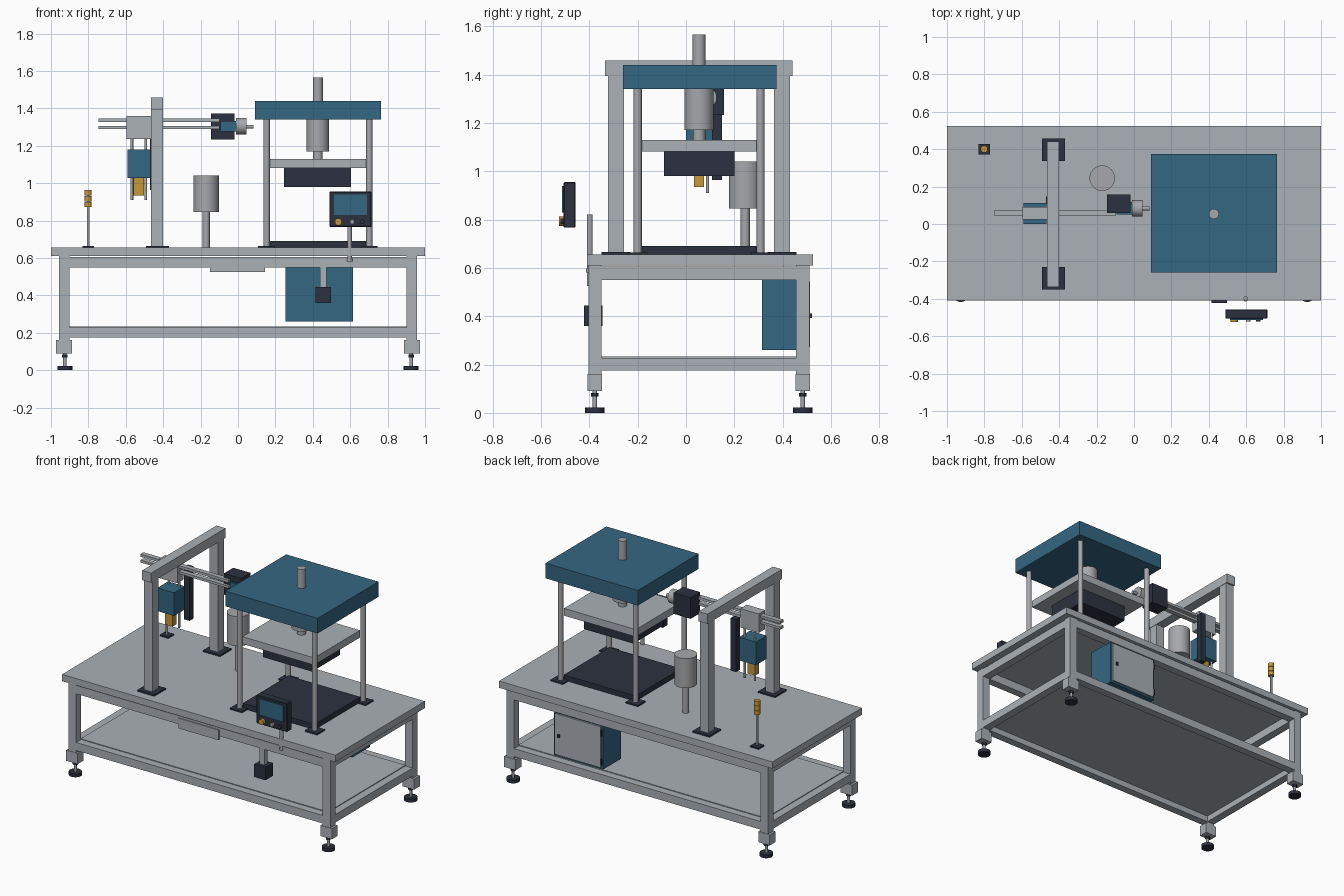
import bpy
import math
from mathutils import Vector


def material(name, rgb):
    m = bpy.data.materials.new(name)
    m.diffuse_color = (*rgb, 1)
    return m


GREY = material("painted grey", (0.40, 0.44, 0.47))
STEEL = material("bare steel", (0.38, 0.39, 0.41))
BLUE = material("deep blue", (0.034, 0.135, 0.225))
DARK = material("charcoal", (0.024, 0.031, 0.050))
AMBER = material("amber", (0.58, 0.31, 0.04))


def finish(ob, name, mat):
    ob.name = name
    ob.data.materials.append(mat)
    return ob


def box(name, x, y, z, mat, bevel=0):
    """Box given by its (min, max) range on each axis."""
    bpy.ops.mesh.primitive_cube_add(size=1)
    ob = bpy.context.object
    for v in ob.data.vertices:
        v.co = Vector([r[0] if c < 0 else r[1] for c, r in zip(v.co, (x, y, z))])
    if bevel:
        mod = ob.modifiers.new("edge", 'BEVEL')
        mod.width, mod.segments = bevel, 1
    return finish(ob, name, mat)


def rod(name, a, b, r, mat, sides=24):
    """Cylinder from point a to point b."""
    a, b = Vector(a), Vector(b)
    d = b - a
    bpy.ops.mesh.primitive_cylinder_add(vertices=sides, radius=r, depth=d.length,
                                        location=(a + b) / 2,
                                        rotation=d.to_track_quat('Z', 'Y').to_euler())
    ob = bpy.context.object
    bpy.ops.object.shade_smooth_by_angle(angle=math.radians(40))
    return finish(ob, name, mat)


def post(name, x, y, z0, z1, r, mat, sides=24):
    return rod(name, (x, y, z0), (x, y, z1), r, mat, sides)


# Work table: top, legs, levelling feet
box("table_top", (-1, 1), (-0.41, 0.525), (0.61, 0.655), GREY)
LEG_Y = ((-0.404, -0.35), (0.456, 0.51))
for s in (-1, 1):
    for y0, y1 in LEG_Y:
        cx, cy = s * 0.93, (y0 + y1) / 2
        box("leg", (cx - 0.028, cx + 0.028), (y0, y1), (0.09, 0.61), GREY)
        box("foot_bracket", (cx - 0.042, cx + 0.042), (y0 - 0.003, y1 + 0.003),
            (0.09, 0.16), GREY)
        post("foot_stem", s * 0.926, cy, 0.015, 0.09, 0.009, STEEL)
        post("foot_nut", s * 0.926, cy, 0.068, 0.083, 0.016, DARK, 6)
        post("foot_pad", s * 0.926, cy, 0, 0.022, 0.04, DARK)

# Table frame rails at two heights, and the lower shelf
for z in ((0.55, 0.605), (0.175, 0.228)):
    for y in LEG_Y:
        box("long_rail", (-0.91, 0.91), (y[0] + 0.001, y[1] - 0.001), z, GREY)
    for s in (-1, 1):
        box("short_rail", (s * 0.93 - 0.027, s * 0.93 + 0.027), (-0.36, 0.47), z, GREY)
box("lower_shelf", (-0.905, 0.905), (-0.352, 0.458), (0.215, 0.233), GREY)

# Front label plate and foot-switch box
box("front_plate", (-0.15, 0.145), (-0.409, -0.395), (0.525, 0.592), GREY)
box("switch_hanger", (0.438, 0.474), (-0.40, -0.37), (0.44, 0.56), GREY)
box("switch_box", (0.415, 0.497), (-0.423, -0.345), (0.36, 0.445), DARK)

# Electrical cabinet under the table
box("cabinet", (0.255, 0.615), (0.315, 0.502), (0.26, 0.555), BLUE)
box("cabinet_door", (0.268, 0.602), (0.50, 0.512), (0.272, 0.543), GREY)
box("cabinet_lock", (0.565, 0.58), (0.512, 0.522), (0.392, 0.412), DARK)
for z in (0.31, 0.50):
    box("cabinet_hinge", (0.258, 0.268), (0.50, 0.514), (z - 0.02, z + 0.02), DARK)

# Press: base, guide columns, crown, moving plate and tool
for x in (0.153, 0.702):
    for y in (-0.2, 0.308):
        box("column_flange", (x - 0.045, x + 0.045), (y - 0.04, y + 0.04),
            (0.655, 0.664), DARK)
        post("guide_column", x, y, 0.66, 1.35, 0.017, STEEL)
box("press_bed", (0.165, 0.69), (-0.185, 0.292), (0.655, 0.69), DARK)
box("press_crown", (0.09, 0.765), (-0.26, 0.375), (1.34, 1.44), BLUE)
box("moving_plate", (0.163, 0.688), (-0.186, 0.292), (1.082, 1.13), GREY)
box("press_tool", (0.245, 0.605), (-0.09, 0.2), (0.98, 1.083), DARK)
post("press_cylinder", 0.427, 0.054, 1.17, 1.345, 0.06, STEEL, 32)
post("press_rod", 0.427, 0.054, 1.12, 1.18, 0.026, STEEL)
post("crown_rod", 0.427, 0.054, 1.43, 1.565, 0.027, STEEL)

# Gantry portal
for y in (-0.289, 0.397):
    box("gantry_foot", (-0.492, -0.368), (y - 0.06, y + 0.06), (0.655, 0.665), DARK)
    box("gantry_post", (-0.464, -0.402), (y - 0.033, y + 0.033), (0.66, 1.40), GREY)
box("gantry_beam", (-0.466, -0.4), (-0.336, 0.441), (1.393, 1.457), GREY)

# Horizontal slide and carriage
box("slide_upper", (-0.745, -0.1), (0.044, 0.076), (1.328, 1.345), GREY)
box("slide_lower", (-0.745, -0.1), (0.044, 0.076), (1.29, 1.306), GREY)
box("carriage", (-0.597, -0.462), (0.025, 0.092), (1.235, 1.36), GREY)

# Vertical pick unit hanging from the carriage
box("lift_rail", (-0.47, -0.43), (0.108, 0.148), (0.963, 1.31), DARK)
box("lift_body", (-0.59, -0.468), (0.0, 0.113), (1.027, 1.18), BLUE)
box("pick_head", (-0.558, -0.502), (0.033, 0.075), (0.935, 1.03), AMBER)
for x in (-0.567, -0.493):
    post("lift_rod", x, 0.089, 0.91, 1.24, 0.007, STEEL, 16)

# Arm motor at the end of the slide
box("motor_housing", (-0.145, -0.02), (0.06, 0.158), (1.232, 1.372), DARK)
box("motor_coupling", (-0.093, -0.008), (0.05, 0.117), (1.275, 1.333), BLUE)
rod("spindle_drum", (-0.012, 0.083, 1.305), (0.046, 0.083, 1.305), 0.044, STEEL, 32)
rod("spindle_tip", (0.04, 0.083, 1.302), (0.082, 0.083, 1.302), 0.01, STEEL)

# Tank on its stand
post("tank_stand", -0.17, 0.245, 0.65, 0.85, 0.019, STEEL)
post("tank", -0.17, 0.245, 0.845, 1.04, 0.068, STEEL, 40)

# Signal beacon
box("beacon_foot", (-0.832, -0.77), (0.371, 0.429), (0.655, 0.664), DARK)
post("beacon_pole", -0.801, 0.4, 0.66, 0.96, 0.007, STEEL, 16)
for i in range(3):
    post("beacon_lamp", -0.801, 0.4, 0.872 + i * 0.031, 0.90 + i * 0.031, 0.019, AMBER)

# Operator panel on its support tube
post("panel_tube", 0.597, -0.398, 0.585, 0.82, 0.012, STEEL)
post("panel_tube_foot", 0.597, -0.398, 0.58, 0.597, 0.016, STEEL)
box("panel_case", (0.488, 0.713), (-0.506, -0.457), (0.766, 0.955), DARK, 0.004)
box("panel_screen", (0.513, 0.69), (-0.513, -0.505), (0.83, 0.938), BLUE)
for x, r, d, mat in ((0.536, 0.019, 0.525, AMBER), (0.61, 0.012, 0.52, STEEL),
                     (0.665, 0.012, 0.52, DARK)):
    rod("panel_button", (x, -0.50, 0.793), (x, -d, 0.793), r, mat)
